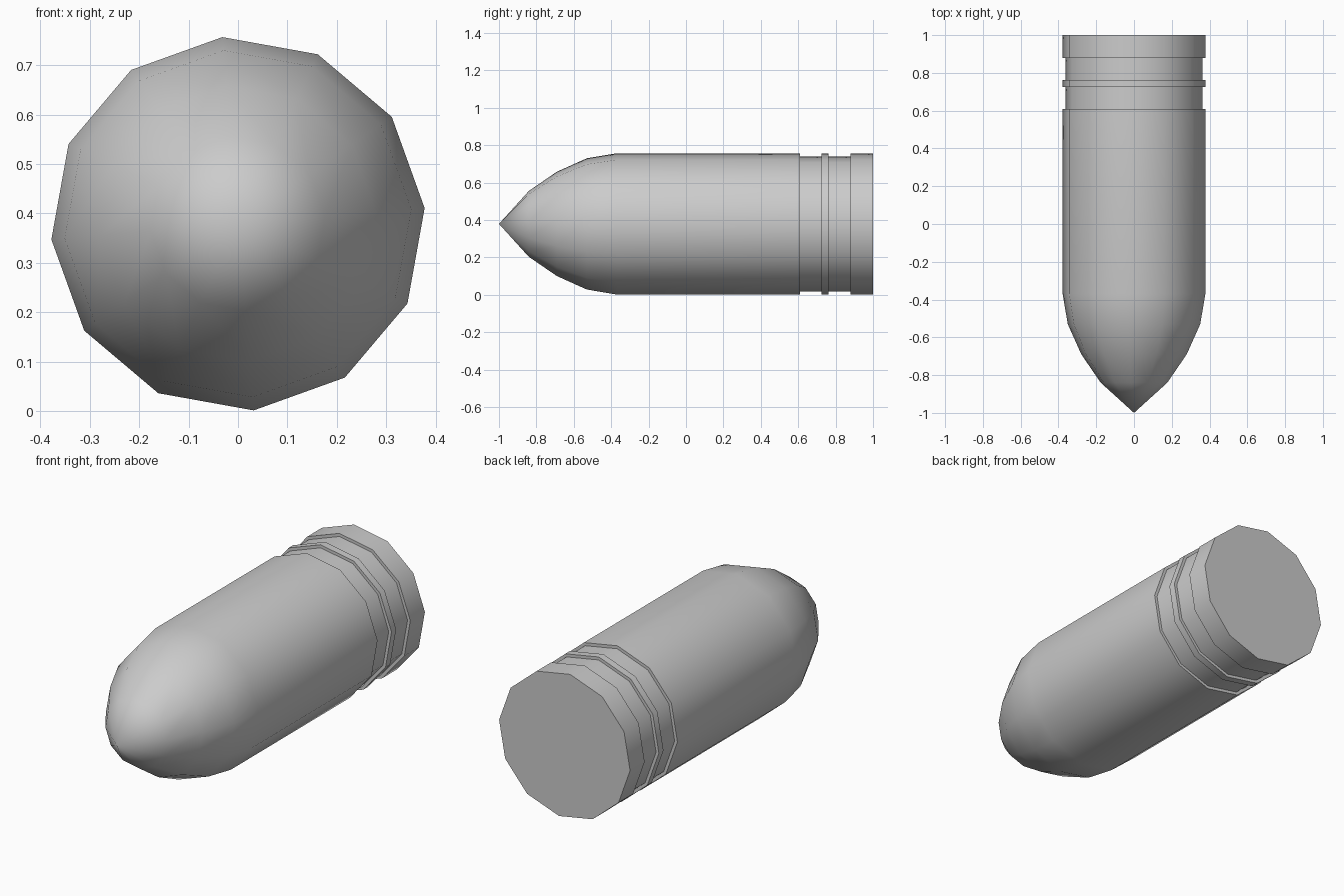
import bpy
import bmesh
from math import radians, cos, sin

cube = bpy.data.objects.get("Cube")
if cube:
    bpy.data.objects.remove(cube, do_unlink=True)

SIDES = 12
TURN = radians(4.8)
RADIUS = 0.379
GROOVE = 0.363
AXIS_Z = 0.379

grey = bpy.data.materials.new("plain grey")
grey.use_nodes = True
colour = (0.6, 0.6, 0.6, 1)
grey.diffuse_color = colour
grey.node_tree.nodes["Principled BSDF"].inputs["Base Color"].default_value = colour

# Lengthwise profile as (y, radius): rounded nose, body, two grooves, rear rim
nose = [(-0.84, 0.177), (-0.69, 0.28), (-0.53, 0.352), (-0.37, RADIUS)]
body = [(0.61, RADIUS)]
grooves = []
for start, end in ((0.61, 0.725), (0.763, 0.88)):
    grooves += [(start, RADIUS), (start, GROOVE), (end, GROOVE), (end, RADIUS)]
profile = nose + body + grooves[1:] + [(1.0, RADIUS)]

# Lathe the profile around the y axis
bm = bmesh.new()
rings = []
for y, r in profile:
    ring = []
    for i in range(SIDES):
        a = TURN + radians(360 / SIDES) * i
        ring.append(bm.verts.new((r * cos(a), y, AXIS_Z + r * sin(a))))
    rings.append(ring)

tip = bm.verts.new((0, -1, AXIS_Z))
for i in range(SIDES):
    j = (i + 1) % SIDES
    bm.faces.new((tip, rings[0][i], rings[0][j]))
    for a, b in zip(rings, rings[1:]):
        bm.faces.new((a[i], b[i], b[j], a[j]))

# Flat rear base
bm.faces.new(rings[-1])
bmesh.ops.recalc_face_normals(bm, faces=bm.faces)

mesh = bpy.data.meshes.new("shell")
bm.to_mesh(mesh)
bm.free()
mesh.materials.append(grey)
shell = bpy.data.objects.new("shell", mesh)
bpy.context.collection.objects.link(shell)

# Smooth sides with crisp groove and base edges
bpy.ops.object.select_all(action="DESELECT")
shell.select_set(True)
bpy.context.view_layer.objects.active = shell
bpy.ops.object.shade_smooth_by_angle(angle=radians(50))
